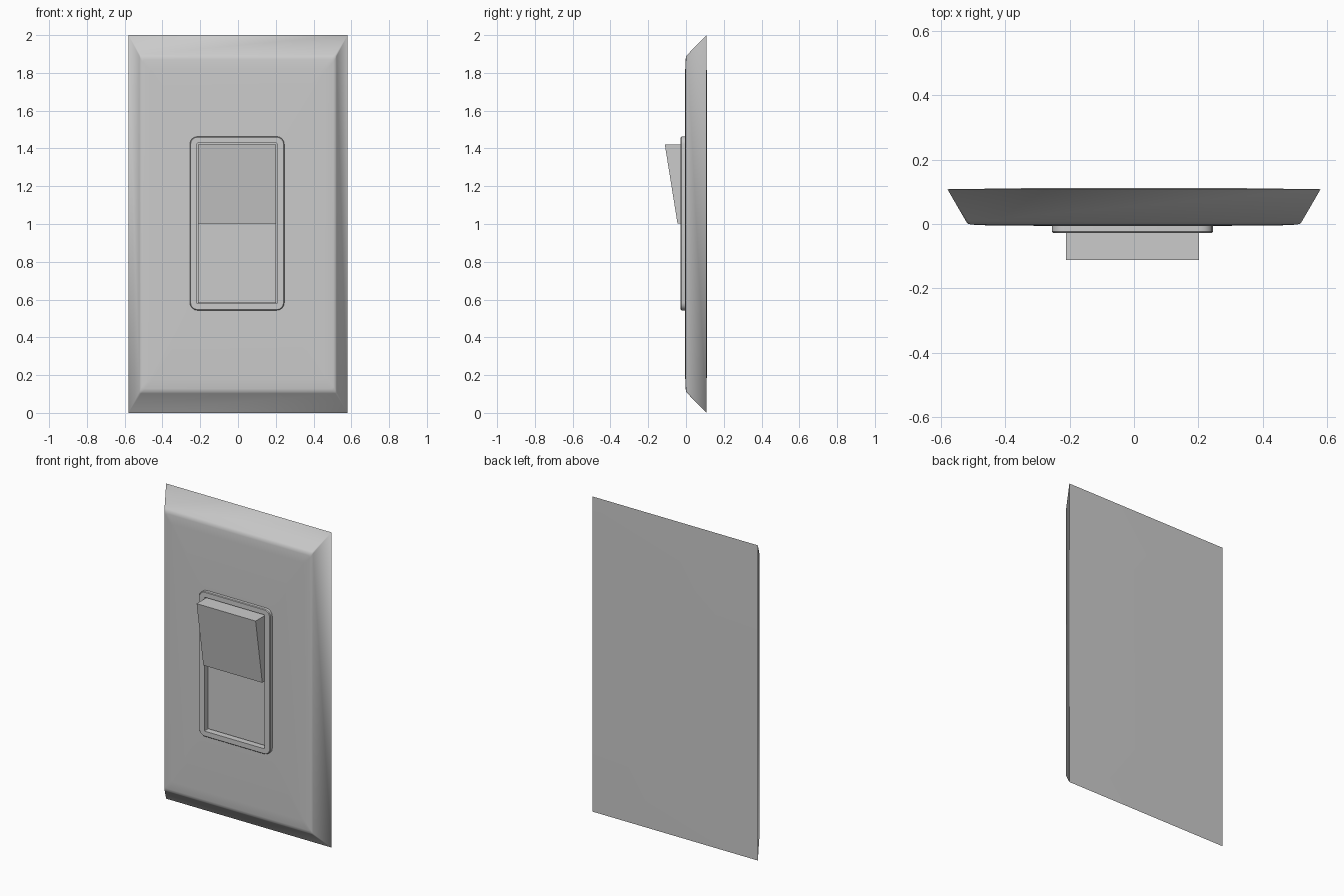
import bpy, bmesh, math

old = bpy.data.objects.get("Cube")
if old:
    bpy.data.objects.remove(old, do_unlink=True)

grey = bpy.data.materials.new("light grey plastic")
grey.use_nodes = True
colour = (0.6, 0.6, 0.6, 1)
grey.diffuse_color = colour
grey.node_tree.nodes["Principled BSDF"].inputs["Base Color"].default_value = colour


def rect(hx, hz, y, r=0.0, cx=0.0, cz=1.0, steps=5):
    """Rounded rectangle ring facing the front."""
    pts = []
    for k, (sx, sz) in enumerate([(1, 1), (-1, 1), (-1, -1), (1, -1)]):
        for i in range(steps):
            a = math.pi / 2 * (k + i / (steps - 1))
            pts.append((cx + sx * (hx - r) + r * math.cos(a), y,
                        cz + sz * (hz - r) + r * math.sin(a)))
    return pts


def finish(name, bm, angle):
    bmesh.ops.remove_doubles(bm, verts=bm.verts, dist=1e-5)
    bmesh.ops.recalc_face_normals(bm, faces=bm.faces)
    mesh = bpy.data.meshes.new(name)
    bm.to_mesh(mesh)
    bm.free()
    mesh.materials.append(grey)
    ob = bpy.data.objects.new(name, mesh)
    bpy.context.collection.objects.link(ob)
    bpy.ops.object.select_all(action="DESELECT")
    ob.select_set(True)
    bpy.context.view_layer.objects.active = ob
    bpy.ops.object.shade_smooth_by_angle(angle=math.radians(angle))
    return ob


def loft(name, rings, cap_first=False, closed=False, angle=35):
    bm = bmesh.new()
    loops = [[bm.verts.new(p) for p in ring] for ring in rings]
    pairs = list(zip(loops, loops[1:]))
    if closed:
        pairs.append((loops[-1], loops[0]))
    for a, b in pairs:
        for i in range(len(a)):
            j = (i + 1) % len(a)
            bm.faces.new((a[i], a[j], b[j], b[i]))
    if cap_first:
        bm.faces.new(loops[0])
    return finish(name, bm, angle)


def extrude_x(name, profile, x0, x1):
    bm = bmesh.new()
    face = bm.faces.new([bm.verts.new((x0, y, z)) for y, z in profile])
    moved = bmesh.ops.extrude_face_region(bm, geom=[face])["geom"]
    bmesh.ops.translate(bm, vec=(x1 - x0, 0, 0),
                        verts=[v for v in moved if isinstance(v, bmesh.types.BMVert)])
    return finish(name, bm, 20)


# Opening and frame share a slightly offset centre
MID = dict(cx=-0.005, cz=1.003)

# Bevelled wall plate with a gently domed front and back
loft("wall_plate", [
    rect(0.29, 0.6, 0.112),
    rect(0.58, 1.0, 0.108),
    rect(0.522, 0.897, 0.008, 0.008),
    rect(0.517, 0.888, 0.001, 0.012),
    rect(0.505, 0.872, -0.002, 0.014),
    rect(0.46, 0.82, -0.004, 0.014),
    rect(0.25, 0.458, -0.006, 0.03, **MID),
    rect(0.212, 0.425, -0.006, 0.004, **MID),
], cap_first=True)

# Raised frame around the opening
loft("switch_frame", [
    rect(0.25, 0.46, 0.0, 0.04, **MID),
    rect(0.25, 0.46, -0.024, 0.04, **MID),
    rect(0.246, 0.456, -0.028, 0.036, **MID),
    rect(0.212, 0.425, -0.028, 0.004, **MID),
    rect(0.212, 0.425, 0.02, 0.004, **MID),
], closed=True)

# Rocker: upper half tips forward, lower half sits pressed in
extrude_x("rocker", [(-0.112, 1.42), (0.02, 1.42), (0.02, 0.583),
                     (0.002, 0.583), (0.002, 1.003), (-0.045, 1.003)],
          -0.212, 0.202)
